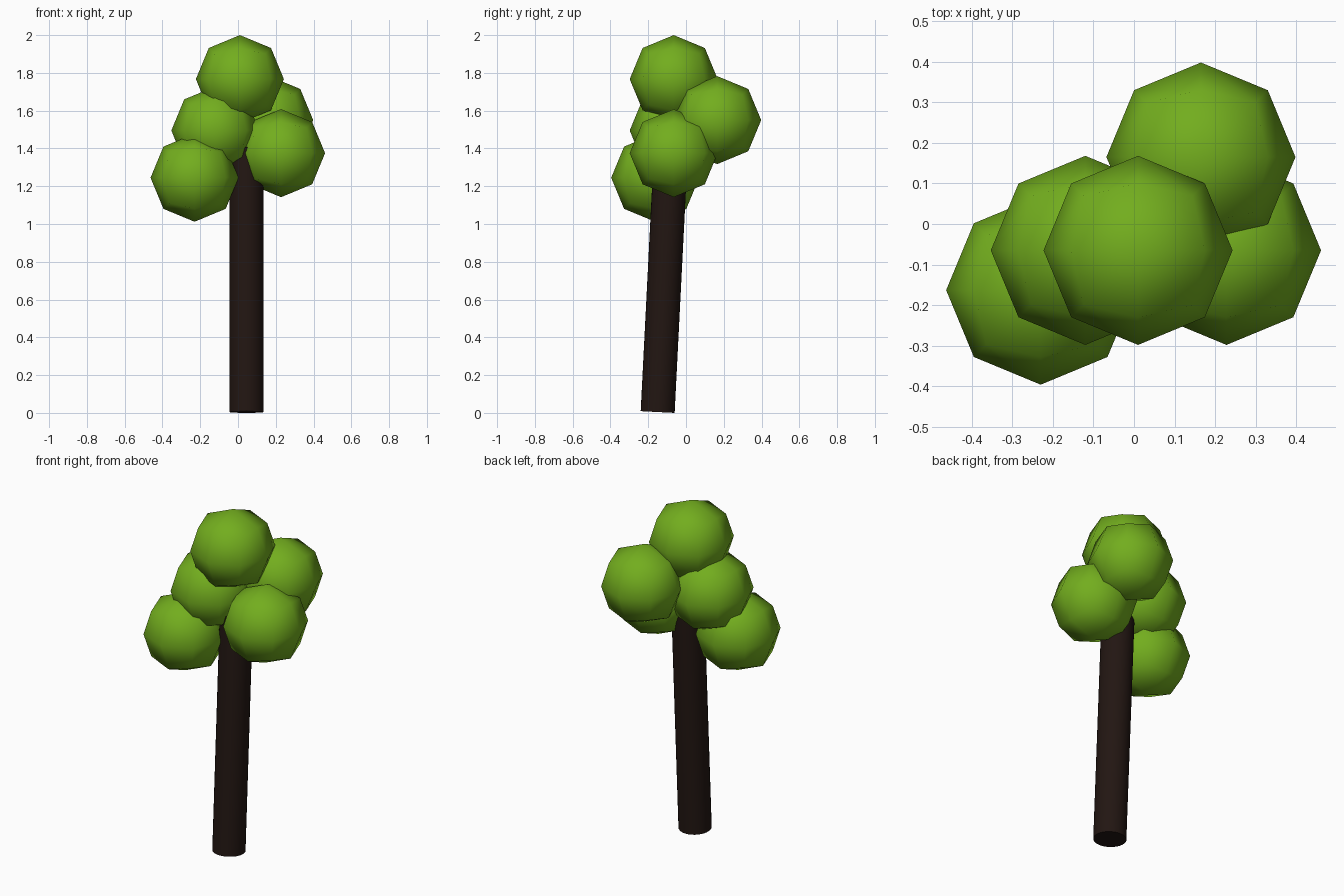
import bpy, bmesh, math
from mathutils import Matrix, Vector

if "Cube" in bpy.data.objects:
    bpy.data.objects.remove(bpy.data.objects["Cube"])


def material(name, rgb):
    mat = bpy.data.materials.new(name)
    mat.diffuse_color = (*rgb, 1)
    mat.use_nodes = True
    mat.node_tree.nodes["Principled BSDF"].inputs["Base Color"].default_value = mat.diffuse_color
    return mat


def add_object(name, bm, mat):
    mesh = bpy.data.meshes.new(name)
    bm.to_mesh(mesh)
    bm.free()
    mesh.materials.append(mat)
    obj = bpy.data.objects.new(name, mesh)
    bpy.context.collection.objects.link(obj)
    return obj


bark = material("bark", (0.016, 0.008, 0.006))
leaf = material("leaf", (0.17, 0.42, 0.013))

# Trunk: slightly leaning cylinder with flat ends
R, LENGTH, LEAN = 0.09, 1.40, math.radians(-2.9)
bm = bmesh.new()
bmesh.ops.create_cone(bm, cap_ends=True, segments=32, radius1=R, radius2=R, depth=LENGTH,
                      matrix=Matrix.Translation((0, 0, LENGTH / 2)))
for f in bm.faces:
    f.smooth = len(f.verts) == 4
for e in bm.edges:
    e.smooth = all(f.smooth for f in e.link_faces)
trunk = add_object("trunk", bm, bark)
trunk.location = (0.045, -0.15, R * math.sin(-LEAN))
trunk.rotation_euler.x = LEAN


# Foliage: cubes subdivided once and rounded into balls
def foliage(name, centre, radius=0.233):
    bm = bmesh.new()
    bmesh.ops.create_cube(bm, size=2)
    bmesh.ops.subdivide_edges(bm, edges=bm.edges[:], cuts=1, use_grid_fill=True)
    for v in bm.verts:
        v.co = v.co.normalized() * radius
    for f in bm.faces:
        f.smooth = True
    add_object(name, bm, leaf).location = Vector(centre)


foliage("foliage_top", (0.01, -0.065, 1.767))
foliage("foliage_back", (0.165, 0.165, 1.55))
foliage("foliage_middle_left", (-0.12, -0.065, 1.495))
foliage("foliage_right", (0.228, -0.065, 1.375))
foliage("foliage_low_left", (-0.23, -0.163, 1.245))
